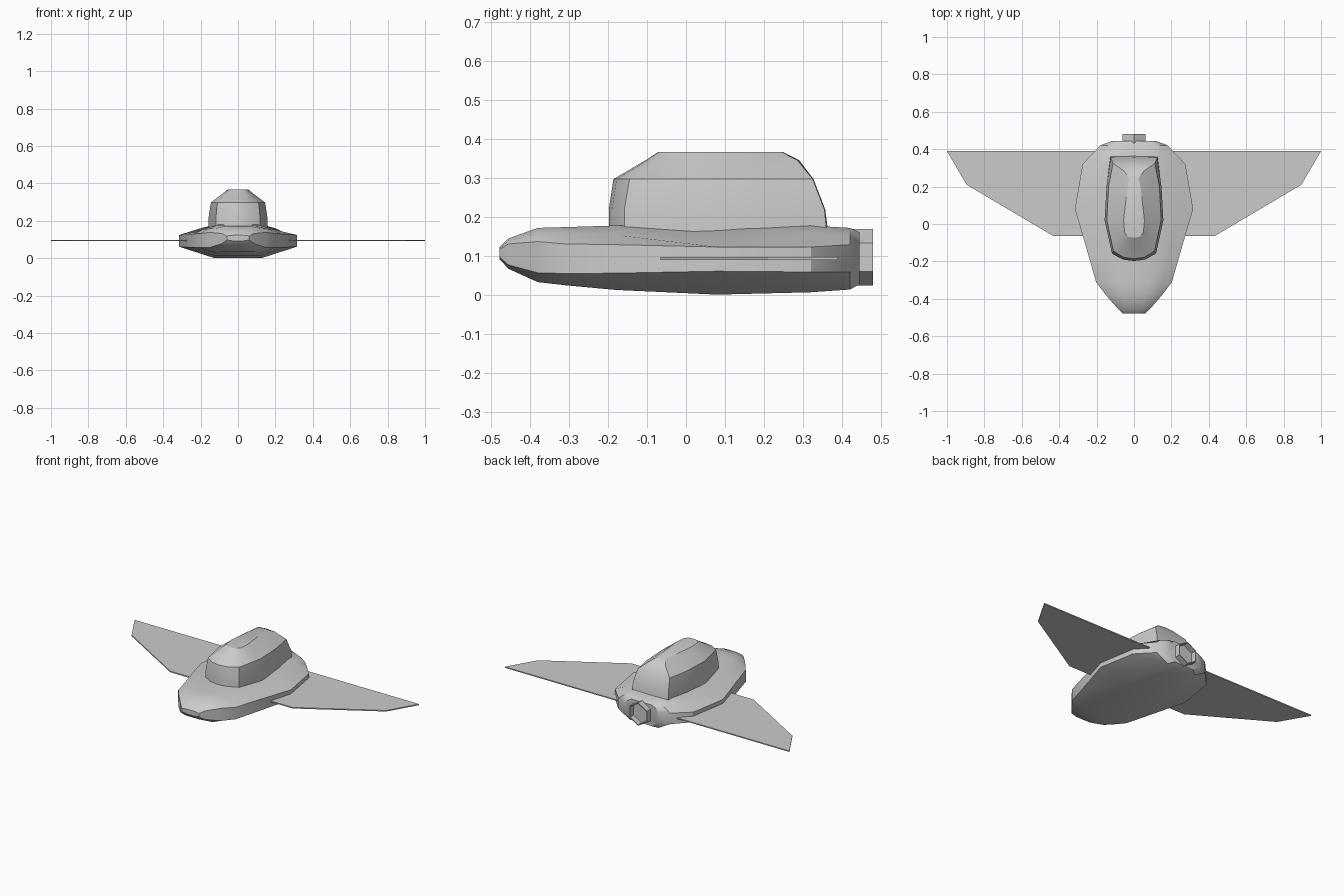
import bpy, bmesh
from math import sin, cos, pi, radians


def finish(bm, name, angle=30):
    bmesh.ops.remove_doubles(bm, verts=bm.verts, dist=1e-5)
    bmesh.ops.recalc_face_normals(bm, faces=bm.faces)
    me = bpy.data.meshes.new(name)
    bm.to_mesh(me)
    bm.free()
    ob = bpy.data.objects.new(name, me)
    bpy.context.collection.objects.link(ob)
    bpy.ops.object.select_all(action='DESELECT')
    ob.select_set(True)
    bpy.context.view_layer.objects.active = ob
    if angle:
        bpy.ops.object.shade_smooth_by_angle(angle=radians(angle))
    return ob


def loft(name, rings, angle=30):
    """Skin closed rings of equal length and cap both ends."""
    bm = bmesh.new()
    vs = [[bm.verts.new(p) for p in r] for r in rings]
    n = len(vs[0])
    for a, b in zip(vs, vs[1:]):
        for i in range(n):
            j = (i + 1) % n
            bm.faces.new((a[i], a[j], b[j], b[i]))
    bm.faces.new(vs[0])
    bm.faces.new(vs[-1])
    return finish(bm, name, angle)


def mirrored(half):
    """Complete a half ring of (x, y, z) about x = 0."""
    return half + [(-x, y, z) for x, y, z in reversed(half) if x > 1e-6]


# Hull stations: y, half width, side z (low, high), shoulder x z, top x z, bottom x z
stations = [
    (-0.478, 0.06, 0.098, 0.118, 0.050, 0.121, 0.025, 0.123, 0.03, 0.093),
    (-0.455, 0.085, 0.078, 0.132, 0.070, 0.140, 0.040, 0.146, 0.05, 0.068),
    (-0.38, 0.150, 0.058, 0.138, 0.120, 0.160, 0.065, 0.173, 0.09, 0.034),
    (-0.31, 0.203, 0.056, 0.132, 0.155, 0.158, 0.080, 0.175, 0.11, 0.026),
    (-0.18, 0.240, 0.057, 0.130, 0.185, 0.155, 0.110, 0.179, 0.12, 0.014),
    (0.08, 0.316, 0.062, 0.124, 0.240, 0.133, 0.130, 0.175, 0.13, 0.002),
    (0.32, 0.275, 0.060, 0.124, 0.200, 0.160, 0.130, 0.179, 0.12, 0.008),
    (0.42, 0.180, 0.060, 0.130, 0.150, 0.155, 0.100, 0.173, 0.10, 0.015),
    (0.445, 0.115, 0.065, 0.130, 0.100, 0.148, 0.070, 0.162, 0.07, 0.028),
]
rings = []
for y, w, lo, hi, xs, zs, xt, zt, xb, zb in stations:
    rings.append(mirrored([(0, y, zt), (xt, y, zt), (xs, y, zs), (w, y, hi),
                           (w, y, lo), (xb, y, zb), (0, y, zb)]))
loft("hull", rings)

# Cabin: horizontal outlines from the base to the roof
levels = [
    (0.150, [(0, -.198), (.06, -.190), (.118, -.158), (.157, .02), (.147, .20), (.127, .362), (0, .366)]),
    (0.220, [(0, -.198), (.06, -.190), (.118, -.158), (.157, .02), (.147, .20), (.125, .355), (0, .357)]),
    (0.298, [(0, -.186), (.055, -.178), (.110, -.145), (.145, .02), (.136, .20), (.112, .325), (0, .327)]),
    (0.347, [(0, -.103), (.036, -.098), (.066, -.070), (.080, .02), (.065, .21), (.055, .285), (0, .290)]),
    (0.367, [(0, -.072), (.030, -.070), (.050, -.045), (.056, .02), (.035, .20), (.025, .245), (0, .250)]),
]
loft("cabin", [mirrored([(x, y, z) for x, y in pts]) for z, pts in levels])

# Thin swept wing, one plate running through the hull
half = [(0, -0.065), (0.43, -0.065), (0.895, 0.21), (1.0, 0.39), (0, 0.39)]
loft("wing", [mirrored([(x, y, z) for x, y in half]) for z in (0.091, 0.098)], 0)


# Hexagonal exhaust nozzle with a recessed mouth
def hexagon(y, r):
    return [(r * sin(i * pi / 3), y, 0.0975 + r * cos(i * pi / 3)) for i in range(6)]


loft("nozzle", [hexagon(0.40, 0.0725), hexagon(0.48, 0.0725),
                hexagon(0.48, 0.066), hexagon(0.446, 0.066)], 0)
